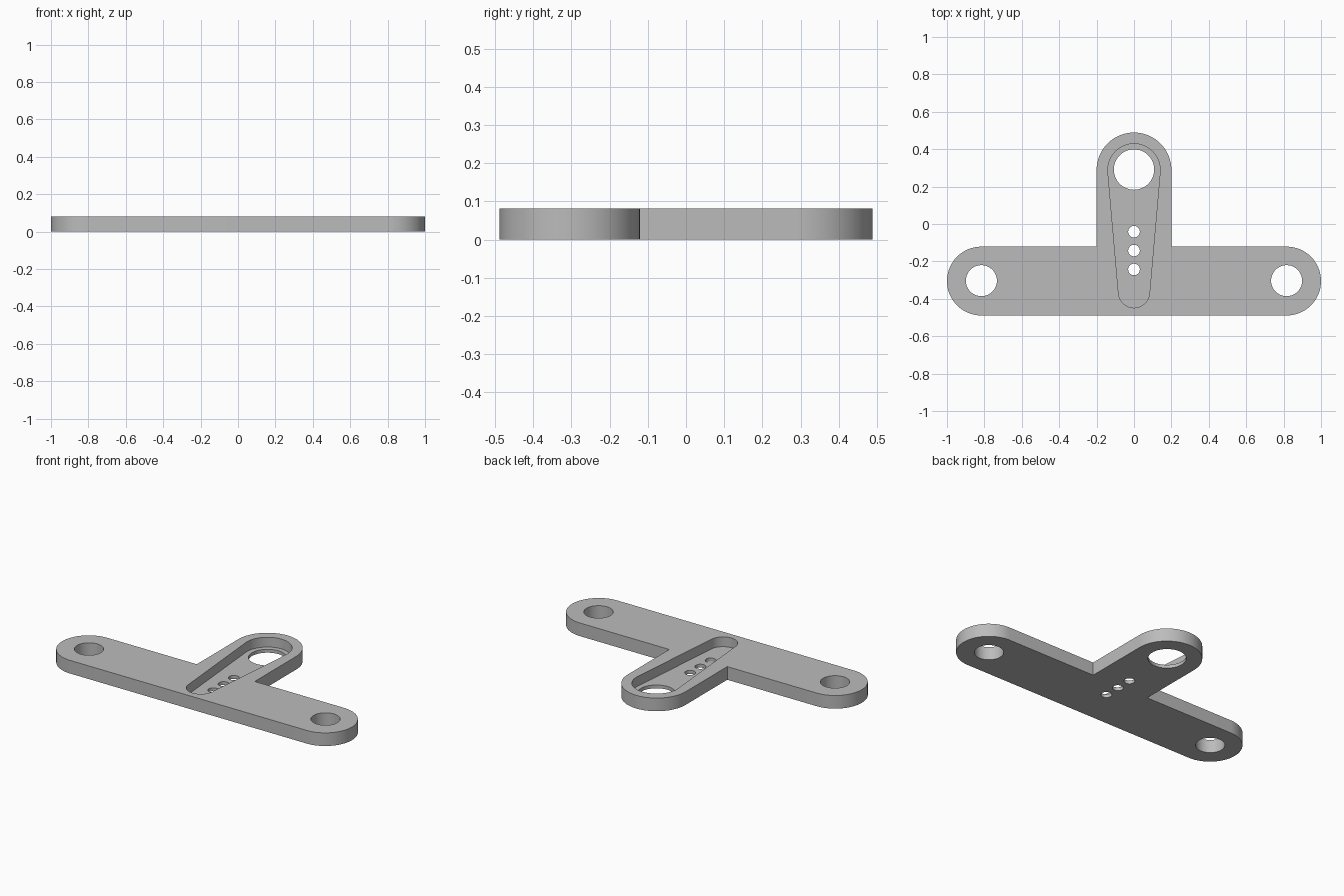
import bpy, bmesh
from math import sin, cos, pi, asin

if "Cube" in bpy.data.objects:
    bpy.data.objects.remove(bpy.data.objects["Cube"], do_unlink=True)

HEIGHT = 0.082
FLOOR = 0.021            # thickness left under the pocket
BAR_Y, BAR_R, BAR_X = -0.305, 0.184, 0.816
STEM_Y, STEM_R = 0.289, 0.2

grey = bpy.data.materials.new("plain grey")
grey.use_nodes = True
colour = (0.5, 0.5, 0.5, 1)
grey.diffuse_color = colour
grey.node_tree.nodes["Principled BSDF"].inputs["Base Color"].default_value = colour


def arc(cx, cy, r, start, end, steps=32):
    return [(cx + r * cos(start + (end - start) * i / steps),
             cy + r * sin(start + (end - start) * i / steps)) for i in range(steps + 1)]


def prism(name, outline, z0, z1):
    """Closed outline extruded from z0 to z1."""
    bm = bmesh.new()
    face = bm.faces.new([bm.verts.new((x, y, z0)) for x, y in outline])
    top = bmesh.ops.extrude_face_region(bm, geom=[face])["geom"]
    bmesh.ops.translate(bm, vec=(0, 0, z1 - z0),
                        verts=[v for v in top if isinstance(v, bmesh.types.BMVert)])
    bmesh.ops.recalc_face_normals(bm, faces=bm.faces)
    mesh = bpy.data.meshes.new(name)
    bm.to_mesh(mesh)
    bm.free()
    mesh.materials.append(grey)
    obj = bpy.data.objects.new(name, mesh)
    bpy.context.collection.objects.link(obj)
    return obj


def cut(target, cutter):
    cutter.hide_render = True
    mod = target.modifiers.new("cut", "BOOLEAN")
    mod.operation, mod.solver, mod.object = "DIFFERENCE", "EXACT", cutter
    bpy.context.view_layer.objects.active = target
    bpy.ops.object.modifier_apply(modifier=mod.name)
    bpy.data.objects.remove(cutter, do_unlink=True)


# T-shaped plate: rounded crossbar with a rounded stem
inner_y = BAR_Y + BAR_R
outline = (arc(BAR_X, BAR_Y, BAR_R, -pi / 2, pi / 2)
           + [(STEM_R, inner_y)]
           + arc(0, STEM_Y, STEM_R, 0, pi)
           + [(-STEM_R, inner_y)]
           + arc(-BAR_X, BAR_Y, BAR_R, pi / 2, 3 * pi / 2))
plate = prism("t_plate", outline, 0, HEIGHT)

# Tapered pocket sunk into the top of the stem
big_y, big_r, small_y, small_r = 0.289, 0.14, -0.365, 0.083
tilt = asin((big_r - small_r) / (big_y - small_y))
pocket = (arc(0, big_y, big_r, -tilt, pi + tilt)
          + arc(0, small_y, small_r, pi + tilt, 2 * pi - tilt))
cut(plate, prism("pocket_cutter", pocket, FLOOR, HEIGHT + 0.1))

# Through holes: bar ends, stem end and three small ones in a row
holes = [(s * BAR_X, -0.303, 0.083) for s in (-1, 1)]
holes += [(0, 0.291, 0.108)]
holes += [(0, -0.041 - 0.101 * i, 0.031) for i in range(3)]
for x, y, r in holes:
    cut(plate, prism("hole_cutter", arc(x, y, r, 0, 2 * pi, 48)[:-1], -0.1, HEIGHT + 0.1))

# Smooth round walls, sharp rims
bpy.ops.object.select_all(action="DESELECT")
plate.select_set(True)
bpy.context.view_layer.objects.active = plate
bpy.ops.object.shade_smooth_by_angle(angle=pi / 6)
